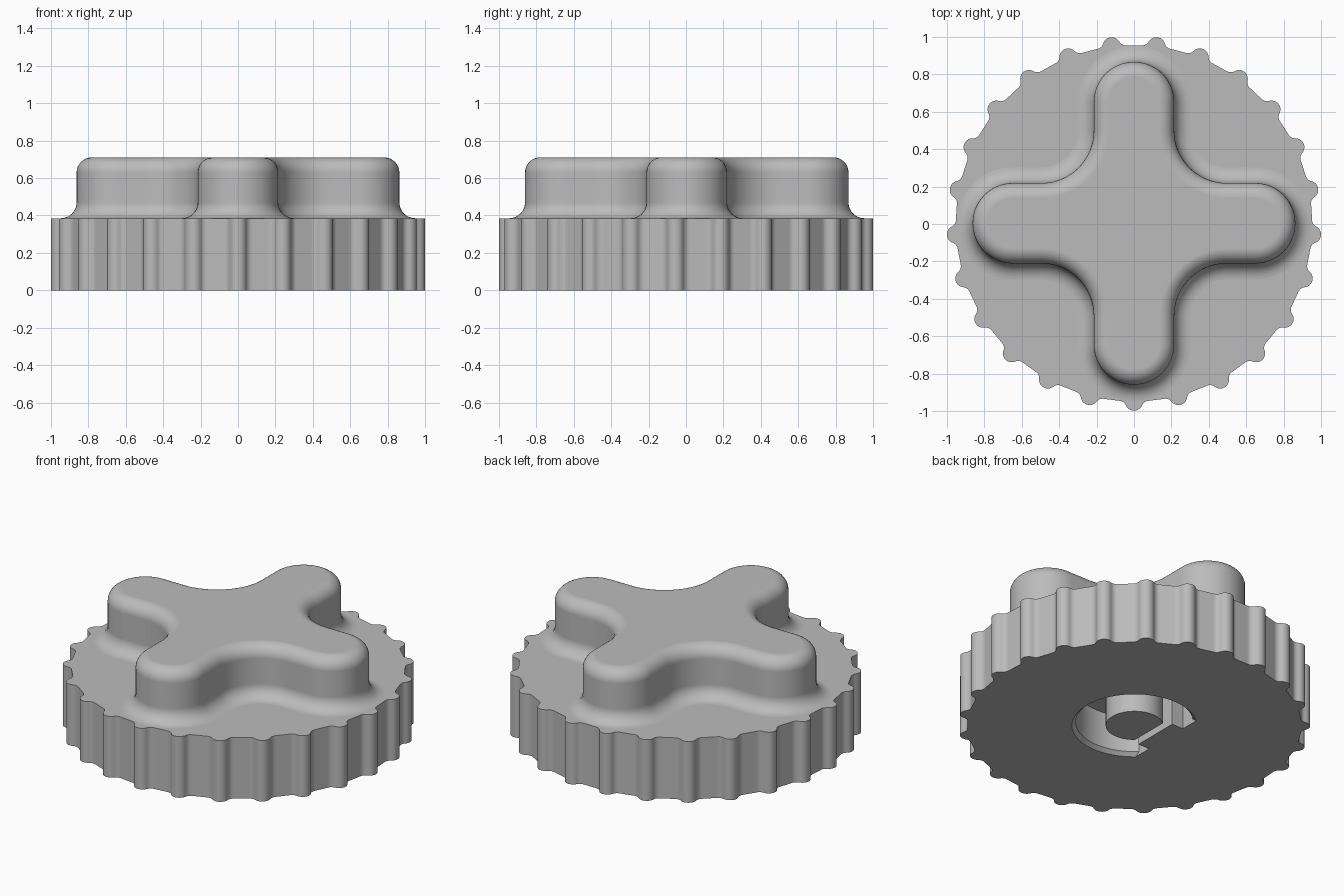
import bpy, bmesh
from math import sin, cos, pi, sqrt, atan2, asin

if "Cube" in bpy.data.objects:
    bpy.data.objects.remove(bpy.data.objects["Cube"], do_unlink=True)

grey = bpy.data.materials.new("knob_grey")
grey.use_nodes = True
colour = (0.5, 0.5, 0.5, 1)
grey.diffuse_color = colour
grey.node_tree.nodes["Principled BSDF"].inputs["Base Color"].default_value = colour

BASE_TOP, TOP, SHIFT_Y = 0.385, 0.71, 0.004


def arc(cx, cy, r, a0, a1, n):
    """Points on a circular arc, both ends included."""
    return [(cx + r * cos(a0 + (a1 - a0) * i / n),
             cy + r * sin(a0 + (a1 - a0) * i / n)) for i in range(n + 1)]


def turn(points, a):
    return [(x * cos(a) - y * sin(a), x * sin(a) + y * cos(a)) for x, y in points]


def loft(name, sections, cap_bottom=True):
    """Join outlines with equal point counts, given as (points, z)."""
    bm = bmesh.new()
    rings = [[bm.verts.new((x, y, z)) for x, y in pts] for pts, z in sections]
    for low, high in zip(rings, rings[1:]):
        for i in range(len(low)):
            j = (i + 1) % len(low)
            bm.faces.new((low[i], low[j], high[j], high[i]))
    bm.faces.new(rings[-1])
    if cap_bottom:
        bm.faces.new(rings[0][::-1])
    bmesh.ops.recalc_face_normals(bm, faces=bm.faces)
    mesh = bpy.data.meshes.new(name)
    bm.to_mesh(mesh)
    bm.free()
    mesh.materials.append(grey)
    ob = bpy.data.objects.new(name, mesh)
    ob.location.y = SHIFT_Y
    bpy.context.collection.objects.link(ob)
    return ob


def activate(ob):
    bpy.ops.object.select_all(action='DESELECT')
    ob.select_set(True)
    bpy.context.view_layer.objects.active = ob


def smooth(ob):
    activate(ob)
    bpy.ops.object.shade_smooth_by_angle(angle=0.6)
    ob.modifiers.new("flat_caps", 'WEIGHTED_NORMAL').keep_sharp = True


# Scalloped grip: round ribs blended into shallow valleys
def grip_outline(count=25, rib=0.047, rib_y=0.955, blend=0.04, valley=0.949):
    dy = valley + blend - rib_y
    dx = sqrt((rib + blend) ** 2 - dy ** 2)
    lean = atan2(dy, dx)
    right = arc(0, rib_y, rib, pi / 2, lean, 7)
    right += arc(dx, valley + blend, blend, pi + lean, 1.5 * pi, 5)[1:]
    left = [(-x, y) for x, y in right[:0:-1]]
    unit = (left + right)[::-1]
    return [p for k in range(count) for p in turn(unit, pi + 2 * pi * k / count)]


grip = grip_outline()
base = loft("grip_base", [(grip, 0), (grip, BASE_TOP)])


# Underside socket: round recess with one flat side and a square tab
def socket_outline(r, flat=-0.235, tab=-0.155, half=0.15):
    a = pi - asin(sqrt(r * r - flat * flat) / r)
    return arc(0, 0, r, -a, a, 48) + [(flat, half), (tab, half), (tab, -half), (flat, -half)]


cutter = loft("socket_cutter", [(socket_outline(0.377), -0.02),
                                (socket_outline(0.335), 0.022),
                                (socket_outline(0.335), 0.25)])
cutter.hide_render = True
activate(base)
cut = base.modifiers.new("socket", 'BOOLEAN')
cut.operation, cut.solver, cut.object = 'DIFFERENCE', 'EXACT', cutter
bpy.ops.object.modifier_apply(modifier=cut.name)
bpy.data.objects.remove(cutter, do_unlink=True)
smooth(base)

# D-shaped post inside the socket
a = pi - asin(0.124 / 0.164)
post = arc(0, 0, 0.164, -a, a, 40)
smooth(loft("socket_post", [(post, 0), (post, 0.26)]))


# Cross handle: four round-ended arms with filleted inner corners
def cross_outline(grow, half=0.215, reach=0.648, fillet=0.28):
    c = half + fillet
    arm = arc(reach, 0, half + grow, -pi / 2, pi / 2, 24)
    arm += arc(c, c, fillet - grow, -pi / 2, -pi, 16)
    return [p for k in range(4) for p in turn(arm, k * pi / 2)]


STEPS, FOOT, CROWN = 8, 0.085, 0.08
profile = [(FOOT * (1 - sin(t)), BASE_TOP + FOOT * (1 - cos(t)))
           for t in (pi / 2 * i / STEPS for i in range(STEPS + 1))]
profile += [(CROWN * (cos(t) - 1), TOP + CROWN * (sin(t) - 1))
            for t in (pi / 2 * i / STEPS for i in range(STEPS + 1))]
smooth(loft("cross_handle", [(cross_outline(g), z) for g, z in profile], cap_bottom=False))
